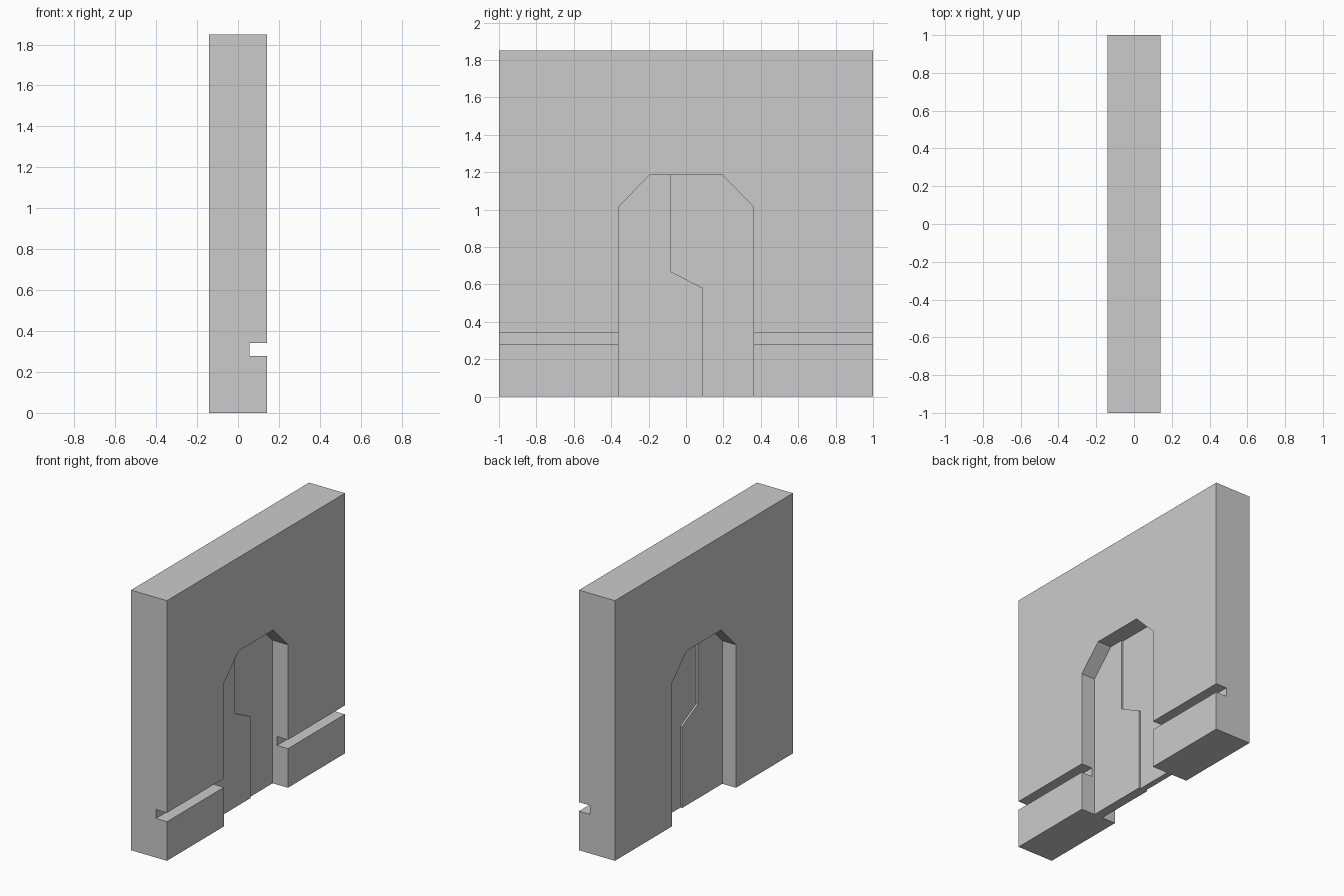
import bpy, bmesh

if "Cube" in bpy.data.objects:
    bpy.data.objects.remove(bpy.data.objects["Cube"])

W, H = 0.141, 1.85              # half wall thickness, wall height
OY, OZ, CY, CZ = 0.36, 1.017, 0.193, 1.185   # doorway sides and chamfered top


def prism(name, outline, x0, x1):
    """Extrude a (y, z) outline along x."""
    bm = bmesh.new()
    face = bm.faces.new([bm.verts.new((x0, y, z)) for y, z in outline])
    out = bmesh.ops.extrude_face_region(bm, geom=[face])["geom"]
    verts = [v for v in out if isinstance(v, bmesh.types.BMVert)]
    bmesh.ops.translate(bm, verts=verts, vec=(x1 - x0, 0, 0))
    bmesh.ops.recalc_face_normals(bm, faces=bm.faces[:])
    mesh = bpy.data.meshes.new(name)
    bm.to_mesh(mesh)
    bm.free()
    obj = bpy.data.objects.new(name, mesh)
    bpy.context.collection.objects.link(obj)
    return obj


# Wall with chamfered doorway
arch = [(-OY, 0), (-OY, OZ), (-CY, CZ), (CY, CZ), (OY, OZ), (OY, 0)]
wall = prism("wall", [(-1, 0)] + arch + [(1, 0), (1, H), (-1, H)], -W, W)

# Horizontal groove on one side of the wall
cutter = prism("groove_cutter",
               [(-1.1, 0.278), (1.1, 0.278), (1.1, 0.341), (-1.1, 0.341)],
               0.055, W + 0.1)
cutter.hide_render = True
mod = wall.modifiers.new("groove", "BOOLEAN")
mod.operation = "DIFFERENCE"
mod.solver = "EXACT"
mod.object = cutter
bpy.context.view_layer.objects.active = wall
bpy.ops.object.modifier_apply(modifier=mod.name)
bpy.data.objects.remove(cutter)

# Two door leaves meeting along a stepped seam, one slightly thicker
seam = [(-0.084, CZ), (-0.084, 0.67), (0.092, 0.58), (0.092, 0)]
prism("door_leaf_thick", arch[:3] + seam, -0.034, 0.034)
prism("door_leaf_thin", arch[:2:-1] + seam, -0.021, 0.021)
